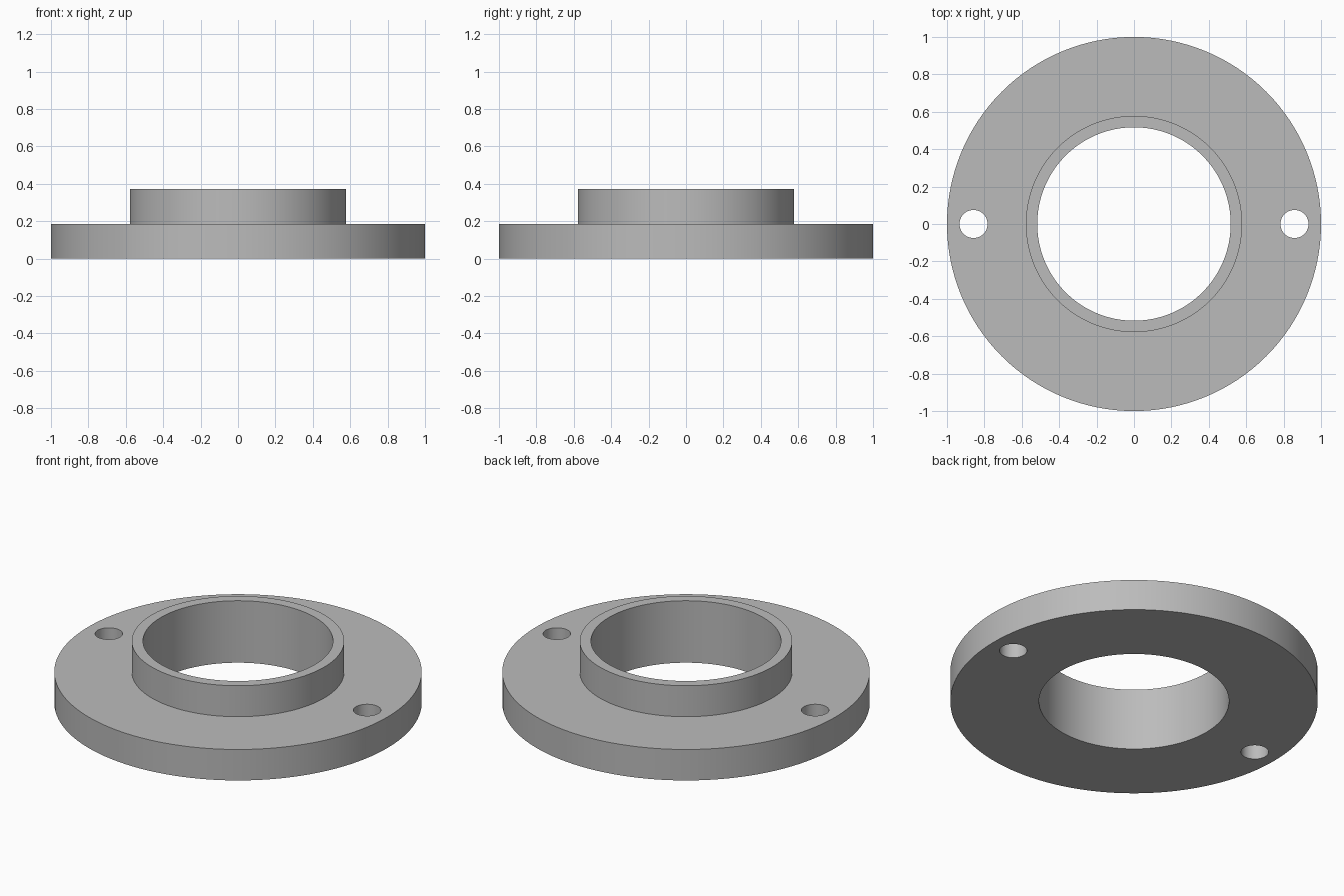
import bpy
import bmesh
import math
from mathutils import Matrix

SEGMENTS = 128
OUTER, COLLAR, BORE = 1.0, 0.578, 0.517
PLATE_TOP, COLLAR_TOP = 0.186, 0.372
HOLE_X, HOLE_R = 0.858, 0.075

cube = bpy.data.objects.get("Cube")
if cube:
    bpy.data.objects.remove(cube, do_unlink=True)

grey = bpy.data.materials.new("plain grey")
grey.use_nodes = True
colour = (0.5, 0.5, 0.5, 1.0)
grey.diffuse_color = colour
grey.node_tree.nodes["Principled BSDF"].inputs["Base Color"].default_value = colour


def add_object(name, bm):
    mesh = bpy.data.meshes.new(name)
    bmesh.ops.recalc_face_normals(bm, faces=bm.faces)
    bm.to_mesh(mesh)
    bm.free()
    mesh.materials.append(grey)
    obj = bpy.data.objects.new(name, mesh)
    bpy.context.collection.objects.link(obj)
    return obj


# Flange plate and raised collar, turned from one closed profile
profile = [(BORE, 0), (OUTER, 0), (OUTER, PLATE_TOP),
           (COLLAR, PLATE_TOP), (COLLAR, COLLAR_TOP), (BORE, COLLAR_TOP)]
bm = bmesh.new()
ring = [bm.verts.new((r, 0, z)) for r, z in profile]
edges = [bm.edges.new((a, b)) for a, b in zip(ring, ring[1:] + ring[:1])]
bmesh.ops.spin(bm, geom=ring + edges, cent=(0, 0, 0), axis=(0, 0, 1),
               angle=math.tau, steps=SEGMENTS, use_merge=True)
bmesh.ops.remove_doubles(bm, verts=bm.verts, dist=0.0001)
flange = add_object("flange", bm)

# Two bolt holes, drilled through the plate
bm = bmesh.new()
for side in (-1, 1):
    bmesh.ops.create_cone(bm, cap_ends=True, segments=48, radius1=HOLE_R,
                          radius2=HOLE_R, depth=1,
                          matrix=Matrix.Translation((side * HOLE_X, 0, 0)))
cutter = add_object("bolt_hole_cutter", bm)
cutter.hide_render = True

drill = flange.modifiers.new("bolt holes", "BOOLEAN")
drill.operation = "DIFFERENCE"
drill.solver = "EXACT"
drill.object = cutter

bpy.ops.object.select_all(action="DESELECT")
flange.select_set(True)
bpy.context.view_layer.objects.active = flange
bpy.ops.object.modifier_apply(modifier=drill.name)
bpy.data.objects.remove(cutter, do_unlink=True)
bpy.ops.object.shade_smooth_by_angle(angle=math.radians(30))
